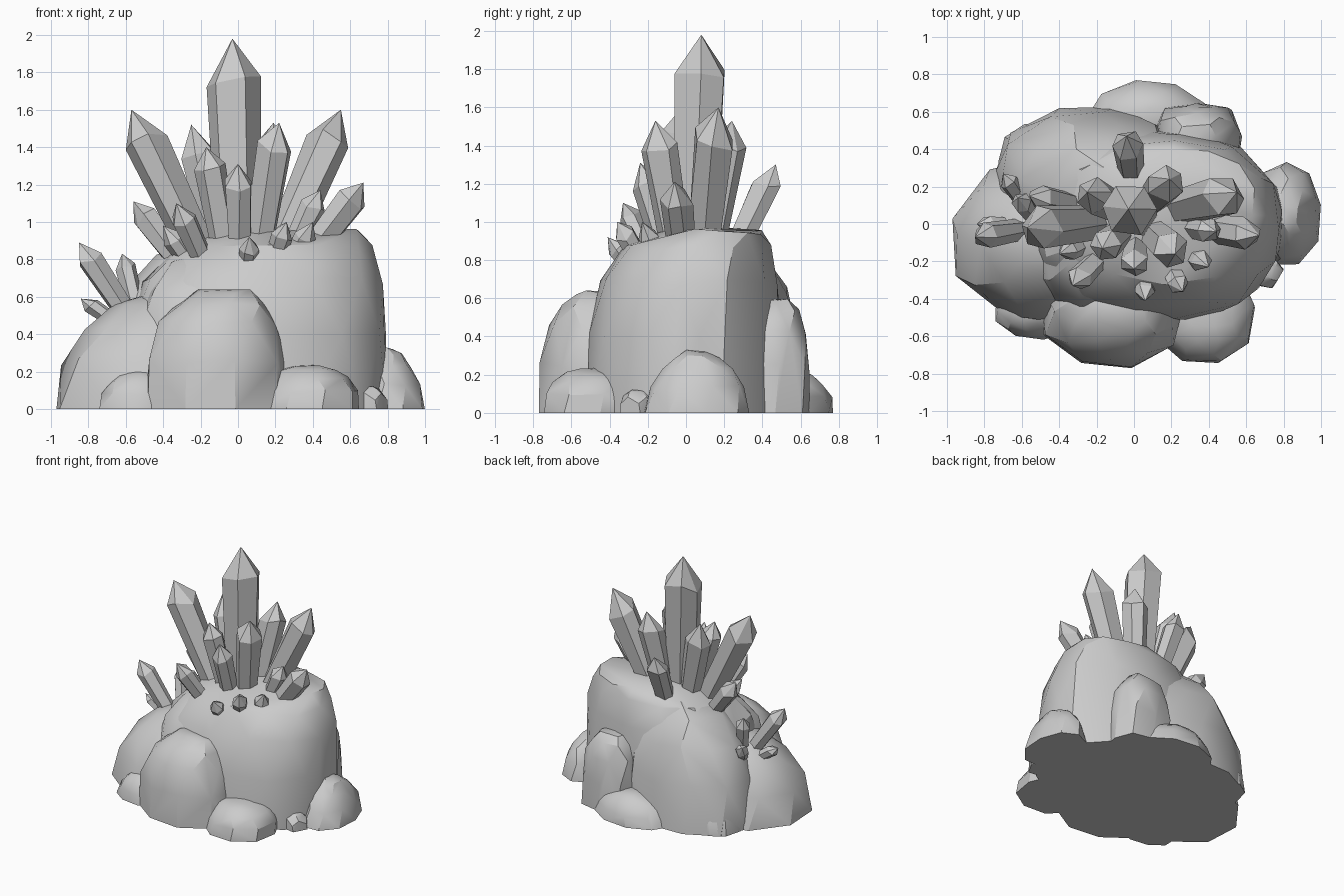
import bpy, bmesh, math, random
from mathutils import Vector

if "Cube" in bpy.data.objects:
    bpy.data.objects.remove(bpy.data.objects["Cube"])

random.seed(5)
uni = random.uniform


def finish(name, bm, angle):
    bmesh.ops.recalc_face_normals(bm, faces=bm.faces)
    me = bpy.data.meshes.new(name)
    bm.to_mesh(me)
    bm.free()
    ob = bpy.data.objects.new(name, me)
    bpy.context.collection.objects.link(ob)
    bpy.ops.object.select_all(action='DESELECT')
    ob.select_set(True)
    bpy.context.view_layer.objects.active = ob
    bpy.ops.object.shade_smooth_by_angle(angle=math.radians(angle))


# Boulder: hull around jittered rings of a flat-bottomed superellipsoid
# (p squares the side profile, q squares the plan)
def boulder(name, x0, x1, y0, y1, height, p=2.4, q=2.3, lean=(0, 0), sides=9, jitter=0.035):
    bm = bmesh.new()
    for t in (0, .4, .7, .88, .97):
        scale = (1 - t ** p) ** (1 / p)
        cx = (x0 + x1) / 2 + lean[0] * (1 - scale)
        cy = (y0 + y1) / 2 + lean[1] * (1 - scale)
        turn = uni(0, .6)
        for i in range(sides):
            a = math.tau * i / sides + turn
            c, s = math.cos(a), math.sin(a)
            r = scale * (abs(c) ** q + abs(s) ** q) ** (-1 / q) * (1.01 + uni(-jitter, jitter))
            z = height * (t / .97 + (uni(-jitter, jitter) if t else 0))
            bm.verts.new((cx + (x1 - x0) / 2 * r * c, cy + (y1 - y0) / 2 * r * s, z))
    res = bmesh.ops.convex_hull(bm, input=bm.verts)
    junk = {g for g in res['geom_interior'] + res['geom_unused']
            if isinstance(g, bmesh.types.BMVert)}
    bmesh.ops.delete(bm, geom=list(junk), context='VERTS')
    bmesh.ops.dissolve_limit(bm, angle_limit=math.radians(5),
                             verts=bm.verts, edges=bm.edges)
    finish(name, bm, 27)


# Crystal: six-sided shaft widening upwards, with an uneven pointed tip
def crystal(name, base, tip, radius):
    axis = tip - base
    rot = axis.to_track_quat('Z', 'Y')
    shoulder = axis.length - min(radius * 1.45, axis.length * .4)
    turn = uni(0, 1)
    bm = bmesh.new()
    loops = []
    for h, r in ((0, radius * .8), (shoulder, radius)):
        loop = []
        for i in range(6):
            a = math.pi * i / 3 + turn + uni(-.15, .15)
            dz = uni(-.35, .35) * radius if h else 0
            loop.append(bm.verts.new(base + rot @ Vector(
                (r * math.cos(a), r * math.sin(a), h + dz))))
        loops.append(loop)
    low, high = loops
    top = bm.verts.new(tip)
    bm.faces.new(low)
    for i in range(6):
        j = (i + 1) % 6
        bm.faces.new((low[i], low[j], high[j], high[i]))
        bm.faces.new((high[i], high[j], top))
    finish(name, bm, 15)


# Crystals radiate from one focus; longer ones are thicker
def cluster(name, focus, start, thickness, power, tips):
    focus = Vector(focus)
    for i, tip in enumerate(tips):
        ray = Vector(tip) - focus
        crystal(f"{name}_{i}", focus + ray.normalized() * start, Vector(tip),
                thickness * ray.length ** power)


# Main rock mass, leaning to the back right
boulder("core_rock", -.6, .79, -.52, .5, .95, 3.5, 2.4, (.38, .3), 12, .02)
boulder("left_rock", -1, .1, -.54, .36, .6, 2, 2, (.1, .05))
boulder("left_shoulder", -.6, .1, -.53, .35, .84, 2.6, 2.2, (.2, .15))
boulder("back_left_rock", -.76, .3, -.2, .63, .88, 2.4, 2.1, (.22, -.05), 11)

# Boulders leaning on the mass
boulder("front_rock", -.5, .27, -.77, -.15, .63, 2.6, lean=(.08, 0))
boulder("front_right_rock", .1, .65, -.75, -.2, .23)
boulder("right_rock", .63, 1, -.22, .33, .32, 1.8, lean=(-.03, 0))
boulder("back_rock", .1, .57, .25, .65, .58, 3, 3)
boulder("back_low_rock", -.25, .4, .35, .78, .21, 2, 1.8)
boulder("left_back_chip", -.72, -.36, .15, .54, .25, 2)
boulder("left_front_chip", -.75, -.3, -.62, -.3, .2, 2, 2)
boulder("right_chip", .6, .8, -.35, -.15, .12, sides=5)

# Crystals on the summit
cluster("crystal", (.02, .03, .35), .48, .078, 1.3, [
    (-.03, .08, 1.98), (-.57, -.02, 1.6), (.55, .17, 1.6),
    (.22, -.16, 1.53), (.19, .24, 1.53), (-.25, .17, 1.52),
    (0, -.24, 1.31), (-.17, -.13, 1.4), (-.33, -.33, 1.1),
    (-.56, .15, 1.11), (.67, -.06, 1.21), (-.04, .47, 1.3)])
cluster("stub", (.05, .03, .35), .46, .075, 1, [
    (.26, -.36, 1), (.4, -.23, 1), (.06, -.41, .92),
    (.44, -.04, 1.17), (-.4, -.16, .98)])

# Little group on the left slope
cluster("side_crystal", (-.5, -.01, .36), .1, .11, 1, [
    (-.85, -.07, .89), (-.62, .14, .83), (-.84, 0, .59), (-.7, .27, .65)])
